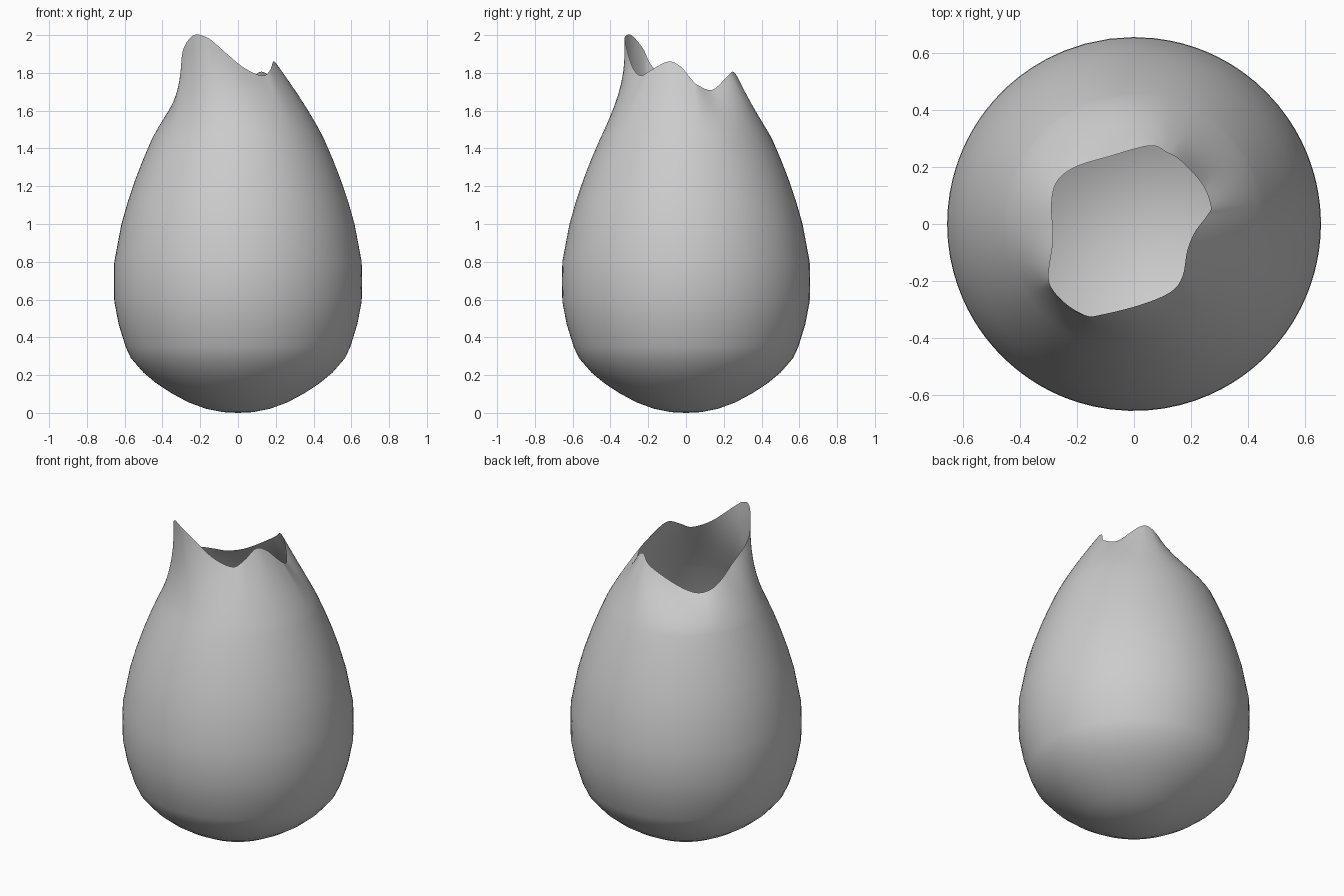
import bpy, bmesh
from math import atan2, cos, sin, hypot
from mathutils import Vector

if "Cube" in bpy.data.objects:
    bpy.data.objects.remove(bpy.data.objects["Cube"])

# Lower body profile (radius, height)
PROFILE = [(0.08, 0.004), (0.17, 0.022), (0.26, 0.055), (0.35, 0.103), (0.43, 0.155),
           (0.50, 0.213), (0.567, 0.29), (0.595, 0.35), (0.632, 0.47), (0.655, 0.59),
           (0.657, 0.695), (0.655, 0.80), (0.617, 1.0), (0.583, 1.12), (0.542, 1.24),
           (0.503, 1.34), (0.46, 1.44)]

# Wavy opening, counter-clockwise from the right
RIM = [(0.27, 0.063, 1.735), (0.24, 0.14, 1.71), (0.165, 0.222, 1.785), (0.115, 0.252, 1.805),
       (0.055, 0.275, 1.755), (-0.095, 0.235, 1.665), (-0.207, 0.20, 1.63),
       (-0.27, 0.15, 1.645), (-0.29, 0.07, 1.68), (-0.284, -0.05, 1.735),
       (-0.30, -0.175, 1.83), (-0.288, -0.228, 1.93), (-0.235, -0.29, 2.0),
       (-0.17, -0.323, 1.99), (-0.12, -0.32, 1.955), (0.02, -0.285, 1.835),
       (0.127, -0.24, 1.785), (0.17, -0.185, 1.815), (0.187, -0.095, 1.86),
       (0.213, -0.03, 1.835), (0.257, 0.03, 1.765)]


def smooth_loop(points, steps):
    """Closed Catmull-Rom curve through the points."""
    pts = [Vector(p) for p in points]
    n, out = len(pts), []
    for i in range(n):
        a, b, c, d = (pts[(i + k) % n] for k in (-1, 0, 1, 2))
        for s in range(steps):
            t = s / steps
            out.append(0.5 * (2 * b + (c - a) * t + (2 * a - 5 * b + 4 * c - d) * t * t
                              + (3 * b - a - 3 * c + d) * t ** 3))
    return out


def column(rim):
    """Body profile, then a curve blending into one rim point."""
    angle, r1, z1 = atan2(rim.y, rim.x), hypot(rim.x, rim.y), rim.z
    r0, z0 = PROFILE[-1]
    dz = 0.42 * (z1 - z0)
    rc, zc = r0 - 0.48 * dz, z0 + dz
    pts = list(PROFILE)
    for i in range(1, 13):
        t = i / 12
        u = 1 - t
        pts.append((u * u * r0 + 2 * u * t * rc + t * t * r1,
                    u * u * z0 + 2 * u * t * zc + t * t * z1))
    return [(r * cos(angle), r * sin(angle), z) for r, z in pts]


# Open egg shell
bm = bmesh.new()
cols = [[bm.verts.new(p) for p in column(v)] for v in smooth_loop(RIM, 5)]
base = bm.verts.new((0, 0, 0))
for i, a in enumerate(cols):
    b = cols[(i + 1) % len(cols)]
    bm.faces.new((base, b[0], a[0]))
    for j in range(len(a) - 1):
        bm.faces.new((a[j], b[j], b[j + 1], a[j + 1]))
for f in bm.faces:
    f.smooth = True
mesh = bpy.data.meshes.new("egg_shell")
bm.to_mesh(mesh)
bm.free()
shell = bpy.data.objects.new("egg_shell", mesh)
bpy.context.collection.objects.link(shell)
